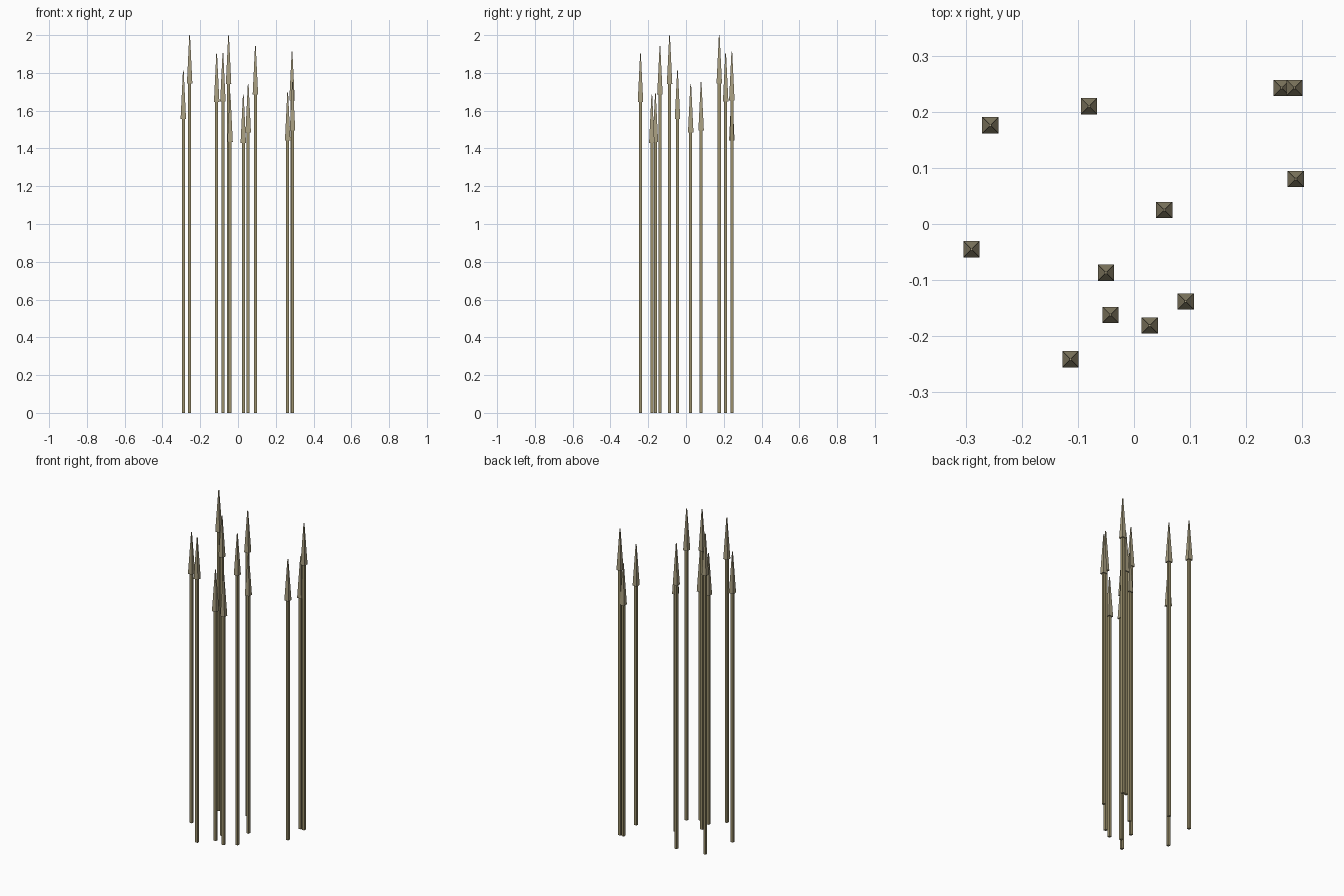
import bpy, math

if "Cube" in bpy.data.objects:
    bpy.data.objects.remove(bpy.data.objects["Cube"])

def material(name, rgb):
    m = bpy.data.materials.new(name)
    m.diffuse_color = (*rgb, 1)
    m.use_nodes = True
    m.node_tree.nodes["Principled BSDF"].inputs["Base Color"].default_value = m.diffuse_color
    return m

wood = material("wood", (0.33, 0.28, 0.15))
point = material("point", (0.40, 0.35, 0.22))

HEAD = 0.257      # length of the pointed head
HEAD_HALF = 0.0145
SHAFT_HALF = 0.008

def square_taper(name, x, y, z0, z1, half0, half1, mat):
    """Four-sided, axis-aligned tapered bar."""
    r = math.sqrt(2)
    bpy.ops.mesh.primitive_cone_add(vertices=4, radius1=half0 * r, radius2=half1 * r,
                                    depth=z1 - z0, location=(x, y, (z0 + z1) / 2),
                                    rotation=(0, 0, math.pi / 4))
    ob = bpy.context.object
    ob.name = name
    ob.data.materials.append(mat)

# x, y, height of each spike
spikes = [
    (-0.256, 0.176, 2.0), (-0.080, 0.210, 1.905), (0.263, 0.2425, 1.70),
    (0.286, 0.2425, 1.912), (0.2885, 0.080, 1.752), (0.054, 0.025, 1.742),
    (-0.2895, -0.045, 1.812), (-0.050, -0.087, 1.997), (-0.042, -0.162, 1.69),
    (0.028, -0.181, 1.685), (0.092, -0.138, 1.942), (-0.113, -0.241, 1.902),
]
for i, (x, y, h) in enumerate(spikes, 1):
    square_taper(f"shaft_{i}", x, y, 0, h - HEAD, SHAFT_HALF, SHAFT_HALF, wood)
    square_taper(f"spear_head_{i}", x, y, h - HEAD, h, HEAD_HALF, 0.002, point)
